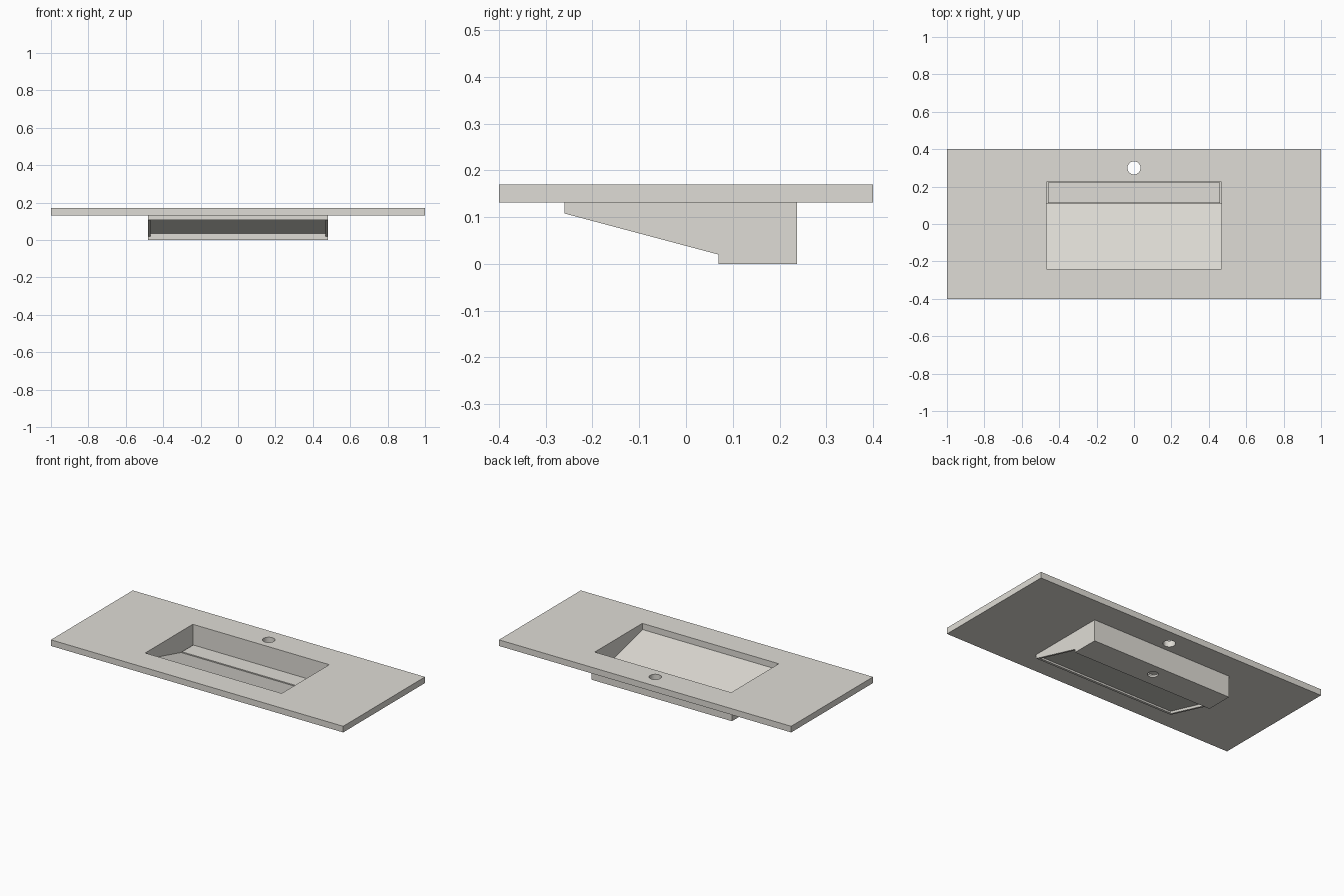
import bpy, bmesh, math
from mathutils import Matrix

if "Cube" in bpy.data.objects:
    bpy.data.objects.remove(bpy.data.objects["Cube"])

stone = bpy.data.materials.new("warm_white_stone")
stone.diffuse_color = (0.74, 0.72, 0.67, 1)
stone.use_nodes = True
stone.node_tree.nodes["Principled BSDF"].inputs["Base Color"].default_value = stone.diffuse_color


def rect(x0, x1, y0, y1):
    return [(x0, y0), (x1, y0), (x1, y1), (x0, y1)]


def circle(cx, cy, r, n=32):
    return [(cx + r * math.cos(2 * math.pi * i / n),
             cy + r * math.sin(2 * math.pi * i / n)) for i in range(n)]


def extrude(name, loops, lo, hi, along_x=False):
    """Fill 2D loops (inner loops are holes) and extrude from lo to hi.
    Loops lie in XY and extrude along z, or lie in YZ and extrude along x."""
    cu = bpy.data.curves.new(name, 'CURVE')
    cu.dimensions = '2D'
    cu.fill_mode = 'BOTH'
    cu.extrude = (hi - lo) / 2
    for loop in loops:
        sp = cu.splines.new('POLY')
        sp.points.add(len(loop) - 1)
        for p, (a, b) in zip(sp.points, loop):
            p.co = (a, b, 0, 1)
        sp.use_cyclic_u = True
    tmp = bpy.data.objects.new(name + "_outline", cu)
    bpy.context.collection.objects.link(tmp)
    dg = bpy.context.evaluated_depsgraph_get()
    me = bpy.data.meshes.new_from_object(tmp.evaluated_get(dg))
    bpy.data.objects.remove(tmp)
    bpy.data.curves.remove(cu)
    me.transform(Matrix.Translation((0, 0, (lo + hi) / 2)))
    if along_x:
        me.transform(Matrix(((0, 0, 1, 0), (1, 0, 0, 0), (0, 1, 0, 0), (0, 0, 0, 1))))
    bm = bmesh.new()
    bm.from_mesh(me)
    bmesh.ops.remove_doubles(bm, verts=bm.verts, dist=1e-5)
    bmesh.ops.recalc_face_normals(bm, faces=bm.faces)
    for f in bm.faces:
        f.smooth = False
        f.material_index = 0
    bm.to_mesh(me)
    bm.free()
    me.name = name
    me.materials.clear()
    me.materials.append(stone)
    ob = bpy.data.objects.new(name, me)
    bpy.context.collection.objects.link(ob)
    return ob


IN, OUT = 0.467, 0.48      # inner and outer half width of the basin

# Countertop with basin opening and tap hole
extrude("countertop", [rect(-1, 1, -0.4, 0.4), rect(-IN, IN, -0.24, 0.225),
                       circle(0, 0.3, 0.035)], 0.132, 0.17)

# Basin side walls
side = [(-0.26, 0.132), (-0.26, 0.108), (0.07, 0.02), (0.07, 0),
        (0.237, 0), (0.237, 0.132)]
extrude("basin_left_wall", [side], -OUT, -IN, True)
extrude("basin_right_wall", [side], IN, OUT, True)

# Front lip and back wall
extrude("basin_front_lip", [rect(-IN, IN, -0.26, -0.245)], 0.108, 0.132)
extrude("basin_back_wall", [rect(-IN, IN, 0.225, 0.237)], 0.0, 0.132)

# Sloping basin floor
slope = [(-0.245, 0.132), (-0.245, 0.119), (0.11, 0.026), (0.11, 0.039)]
extrude("sloped_floor", [slope], -IN, IN, True)

# Drain trough under the cover
extrude("trough_front_wall", [rect(-IN, IN, 0.07, 0.083)], 0.0, 0.036)
extrude("trough_floor", [rect(-IN, IN, 0.083, 0.225), circle(0, 0.16, 0.03)], 0.0, 0.012)

# Flat cover plate hiding the drain
extrude("drain_cover", [rect(-0.461, 0.461, 0.111, 0.221)], 0.034, 0.045)
